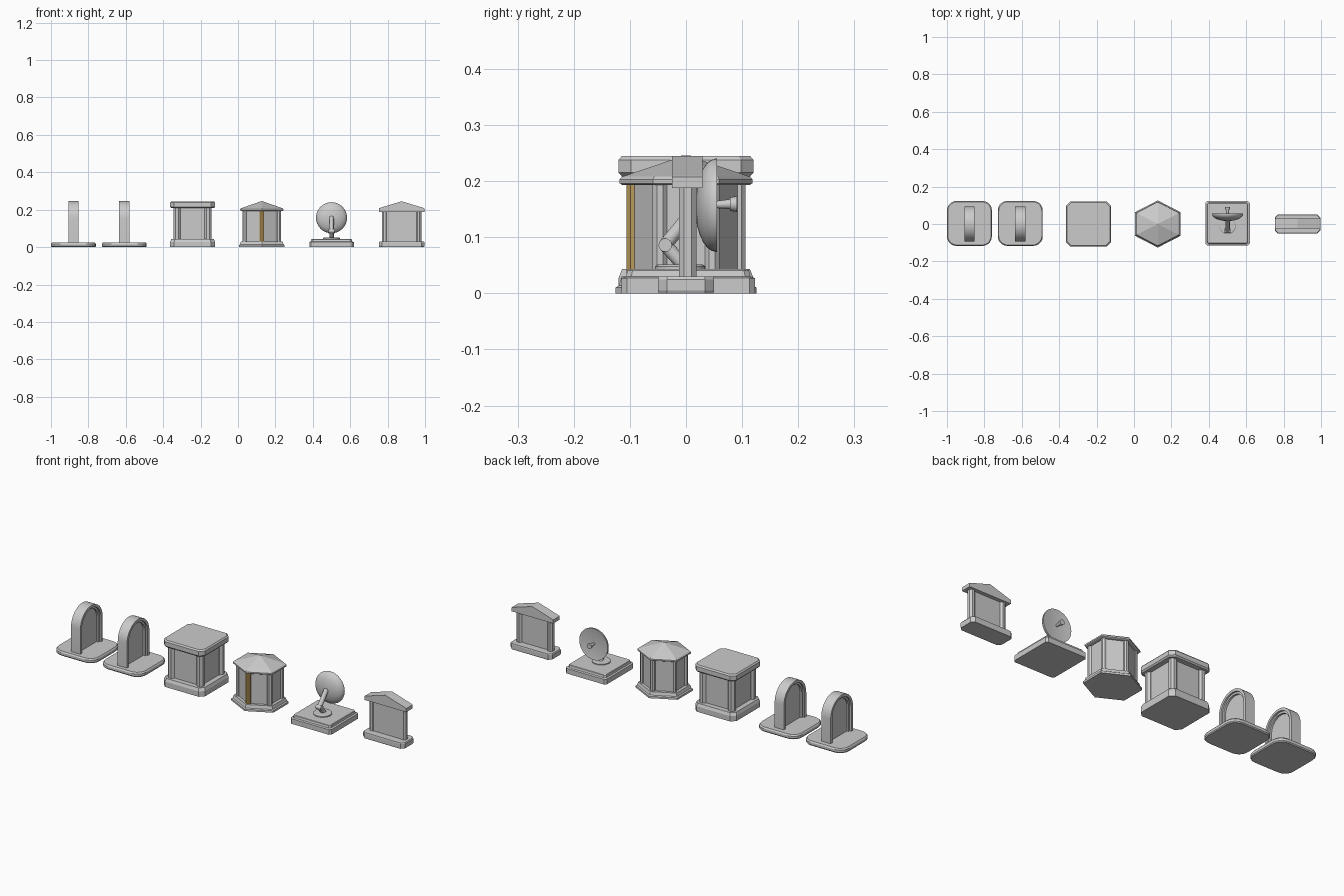
import bpy, bmesh
from math import sin, cos, pi, sqrt
from mathutils import Vector

if "Cube" in bpy.data.objects:
    bpy.data.objects.remove(bpy.data.objects["Cube"])


def finish(name, bm, smooth=False, mat=None):
    bmesh.ops.recalc_face_normals(bm, faces=bm.faces)
    me = bpy.data.meshes.new(name)
    bm.to_mesh(me)
    bm.free()
    ob = bpy.data.objects.new(name, me)
    bpy.context.collection.objects.link(ob)
    if mat:
        me.materials.append(mat)
    if smooth:
        bpy.ops.object.select_all(action='DESELECT')
        ob.select_set(True)
        bpy.context.view_layer.objects.active = ob
        bpy.ops.object.shade_smooth_by_angle()
    return ob


def skin(name, rings, smooth=False, mat=None):
    """Closed skin over a stack of equal-sized point rings."""
    bm = bmesh.new()
    vs = [[bm.verts.new(p) for p in r] for r in rings]
    n = len(vs[0])
    for a, b in zip(vs, vs[1:]):
        for i in range(n):
            j = (i + 1) % n
            bm.faces.new((a[i], a[j], b[j], b[i]))
    bm.faces.new(vs[0])
    bm.faces.new(vs[-1])
    return finish(name, bm, smooth, mat)


def ngon(n, rx, ry, turn=0.0):
    return [(rx * cos(turn + 2 * pi * i / n), ry * sin(turn + 2 * pi * i / n)) for i in range(n)]


def rounded(hx, hy, r, seg=1):
    """Rectangle plan with cut (seg=1) or rounded corners."""
    pts = []
    for k, (sx, sy) in enumerate([(1, 1), (-1, 1), (-1, -1), (1, -1)]):
        for s in range(seg + 1):
            a = k * pi / 2 + s * pi / 2 / seg
            pts.append((sx * (hx - r) + r * cos(a), sy * (hy - r) + r * sin(a)))
    return pts


def stack(name, cx, cy, plan, levels, smooth=False, mat=None):
    """Plan polygon repeated at (scale, z) levels."""
    return skin(name, [[(cx + x * s, cy + y * s, z) for x, y in plan] for s, z in levels], smooth, mat)


def tube(name, a, b, ra, rb, n=16):
    a, b = Vector(a), Vector(b)
    q = (b - a).to_track_quat('Z', 'Y')
    return skin(name, [[p + q @ Vector((x, y, 0)) for x, y in ngon(n, r, r)]
                       for p, r in ((a, ra), (b, rb))], True)


def extrude(name, profile, axis, at, half):
    """Profile extruded along x (points y,z) or y (points x,z)."""
    f = (lambda u, v, d: (d, u, v)) if axis == 'x' else (lambda u, v, d: (u, d, v))
    return skin(name, [[f(u, v, at + d) for u, v in profile] for d in (-half, half)])


def arch_line(r, z0, zc, seg=16):
    return [(r, z0)] + [(r * cos(pi * i / seg), zc + r * sin(pi * i / seg)) for i in range(seg + 1)] + [(-r, z0)]


def arch_band(name, cx, r_out, r_in, half):
    """Open arch frame extruded along x."""
    bm = bmesh.new()
    o, i = arch_line(r_out, 0.02, 0.153), arch_line(r_in, 0.02, 0.153)
    cols = [[bm.verts.new((cx + d, y, z)) for d, (y, z) in
             ((-half, a), (half, a), (half, b), (-half, b))] for a, b in zip(o, i)]
    for c0, c1 in zip(cols, cols[1:]):
        for k in range(4):
            m = (k + 1) % 4
            bm.faces.new((c0[k], c0[m], c1[m], c1[k]))
    bm.faces.new(cols[0])
    bm.faces.new(cols[-1])
    finish(name, bm, True)


gold = bpy.data.materials.new("gold")
gold.diffuse_color = (0.5, 0.33, 0.1, 1)
gold.use_nodes = True
gold.node_tree.nodes["Principled BSDF"].inputs["Base Color"].default_value = gold.diffuse_color

# Two arched portals
for k, cx in enumerate((-0.88, -0.608)):
    tag = ("left", "right")[k]
    stack(f"{tag}_arch_base", cx, 0.003, rounded(0.12, 0.12, 0.05, 5),
          [(0.97, 0), (1, 0.005), (1, 0.017), (0.96, 0.024)])
    arch_band(f"{tag}_arch_outer_frame", cx, 0.093, 0.079, 0.027)
    arch_band(f"{tag}_arch_inner_frame", cx, 0.08, 0.069, 0.018)
    extrude(f"{tag}_arch_panel", arch_line(0.07, 0.02, 0.153), 'x', cx, 0.008)

# Square chamber
cx = -0.243
slab = rounded(0.12, 0.12, 0.022)
stack("chamber_base", cx, 0, slab, [(1, 0), (1, 0.028), (0.95, 0.043)])
stack("chamber_roof", cx, 0, slab, [(0.95, 0.208), (1, 0.215), (1, 0.238), (0.95, 0.245)])
stack("chamber_walls", cx, 0, rounded(0.088, 0.088, 0.005), [(1, 0.03), (1, 0.215)])
for sx in (-1, 1):
    for sy in (-1, 1):
        stack("chamber_column", cx + sx * 0.083, sy * 0.083, ngon(8, 0.02, 0.02, pi / 8),
              [(1, 0.03), (1, 0.215)])

# Hexagonal pavilion, corner towards the front
cx = 0.127
hexa = ngon(6, 0.125 * 1.13, 0.126, pi / 2)
stack("pavilion_base", cx, 0, hexa,
      [(1, 0), (1, 0.01), (0.95, 0.014), (0.91, 0.03), (0.88, 0.03)])
stack("pavilion_walls", cx, 0, hexa, [(0.78, 0.025), (0.78, 0.2)])
stack("pavilion_roof", cx, 0, hexa,
      [(0.9, 0.193), (0.94, 0.196), (0.94, 0.203), (0.9, 0.208), (0.01, 0.246)])
for i, (x, y) in enumerate(hexa):
    front = i == 3
    stack("pavilion_front_post" if front else "pavilion_post", cx + x * 0.74, y * 0.74,
          ngon(8, 0.014, 0.014, pi / 8), [(1, 0.025), (1, 0.2)], mat=gold if front else None)

# Dish on a jointed arm
cx = 0.5
stack("dish_base", cx, 0.004, rounded(0.119, 0.119, 0.01),
      [(1, 0), (1, 0.027), (0.93, 0.03), (0.91, 0.041), (0.89, 0.043)])
stack("dish_turntable", cx, -0.01, ngon(24, 0.045, 0.045), [(1, 0.04), (1, 0.048), (0.9, 0.051)], True)
elbow = (cx, -0.037, 0.086)
tube("dish_lower_arm", (cx, 0.0, 0.045), elbow, 0.012, 0.012)
tube("dish_upper_arm", elbow, (cx, 0.022, 0.158), 0.012, 0.012)
tube("dish_elbow", (cx - 0.015, -0.037, 0.086), (cx + 0.015, -0.037, 0.086), 0.012, 0.012)
R = 0.083
prof = [(0.016 + 0.037 * (1 - sqrt(1 - t * t)), R * t) for t in (0.06, 0.25, 0.45, 0.65, 0.8, 0.92, 0.98, 1)]
prof += [(0.055, R), (0.054, R * 0.95), (0.051, R * 0.1)]
skin("dish_bowl", [[(cx + x, y, 0.157 + z) for x, z in ngon(32, r, r)] for y, r in prof], True)
tube("dish_feed_stem", (cx, 0.05, 0.158), (cx, 0.08, 0.159), 0.006, 0.009)
tube("dish_feed_horn", (cx, 0.078, 0.159), (cx, 0.091, 0.159), 0.012, 0.014)

# Small temple front
cx = 0.875
stack("temple_base", cx, 0, rounded(0.122, 0.05, 0.016), [(0.98, 0), (1, 0.005), (1, 0.025), (0.97, 0.03)])
extrude("temple_wall", [(cx - 0.085, 0.025), (cx + 0.085, 0.025), (cx + 0.085, 0.195), (cx - 0.085, 0.195)],
        'y', 0, 0.009)
for sx in (-1, 1):
    stack("temple_column", cx + sx * 0.09, 0.003, ngon(8, 0.017, 0.017, pi / 8), [(1, 0.025), (1, 0.195)])
extrude("temple_pediment", [(cx - 0.115, 0.2), (cx + 0.115, 0.2), (cx, 0.24)], 'y', 0.002, 0.024)
extrude("temple_roof", [(cx - 0.122, 0.188), (cx + 0.122, 0.188), (cx + 0.122, 0.207), (cx + 0.115, 0.21),
                        (cx, 0.245), (cx - 0.115, 0.21), (cx - 0.122, 0.207)], 'y', 0.002, 0.027)
